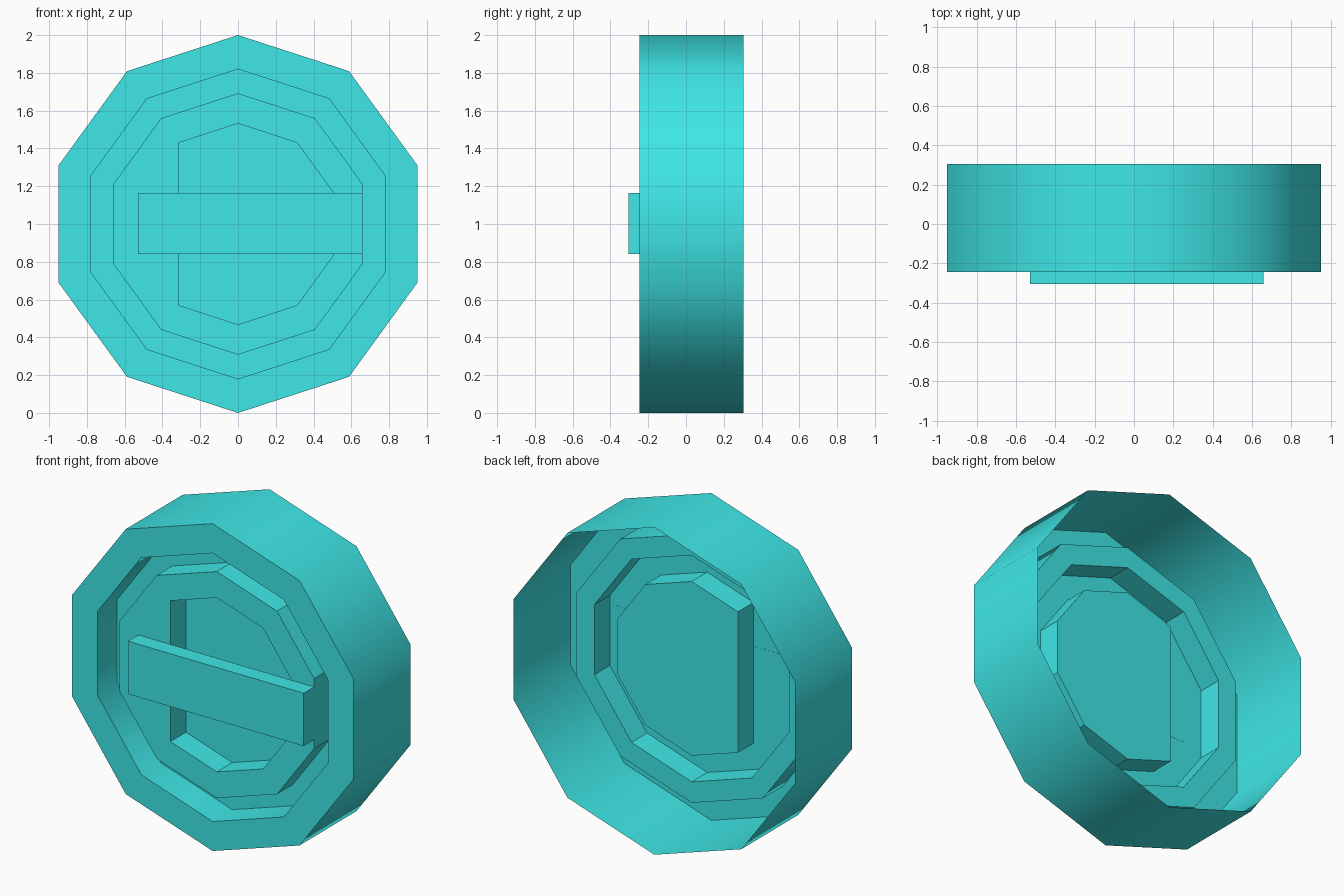
import bpy, bmesh
from math import sin, cos, pi

if "Cube" in bpy.data.objects:
    bpy.data.objects.remove(bpy.data.objects["Cube"])

SIDES = 10
CENTRE_Z = 1.0

mat = bpy.data.materials.new("cyan")
mat.diffuse_color = (0.05, 0.8, 0.8, 1)
mat.use_nodes = True
mat.node_tree.nodes["Principled BSDF"].inputs["Base Color"].default_value = mat.diffuse_color


def finish(bm, name):
    mesh = bpy.data.meshes.new(name)
    bm.to_mesh(mesh)
    bm.free()
    mesh.materials.append(mat)
    obj = bpy.data.objects.new(name, mesh)
    bpy.context.collection.objects.link(obj)
    return obj


def ring(bm, radius, y, min_x=-9):
    """Decagon loop, clockwise seen from the front; min_x flattens its left side."""
    angles = [2 * pi * i / SIDES for i in range(SIDES)]
    return [bm.verts.new((max(radius * sin(a), min_x), y, CENTRE_Z + radius * cos(a)))
            for a in angles]


def bridge(bm, a, b, smooth=False):
    for i in range(SIDES):
        j = (i + 1) % SIDES
        bm.faces.new((a[i], b[i], b[j], a[j])).smooth = smooth


# Dial body: one thin sheet, open at the back, stepped at the front
FRONT, RAISED, FLOOR, BACK = -0.245, -0.205, -0.055, 0.305
FLAT_LEFT = -0.3135
bm = bmesh.new()
loops = [
    ring(bm, 1.0, BACK),
    ring(bm, 1.0, FRONT),
    ring(bm, 0.82, FRONT),
    ring(bm, 0.82, FLOOR),
    ring(bm, 0.692, FLOOR),
    ring(bm, 0.692, RAISED),
    ring(bm, 0.532, RAISED, FLAT_LEFT),
    ring(bm, 0.532, FLOOR, FLAT_LEFT),
]
for k in range(len(loops) - 1):
    bridge(bm, loops[k], loops[k + 1], smooth=k in (0, 2))
bm.faces.new(loops[-1][::-1])
# Keep the rims of the smooth walls crisp
for e in bm.edges:
    if len(e.link_faces) == 2 and not all(f.smooth for f in e.link_faces):
        e.smooth = False
finish(bm, "dial_body")

# Crossbar lying over the recess, ending flush with the raised ring on the right
bm = bmesh.new()
bmesh.ops.create_cube(bm, size=1)
lo, hi = (-0.53, -0.305, 0.84), (0.658, -0.204, 1.163)
for v in bm.verts:
    v.co = [l + (c + 0.5) * (h - l) for c, l, h in zip(v.co, lo, hi)]
finish(bm, "crossbar")
